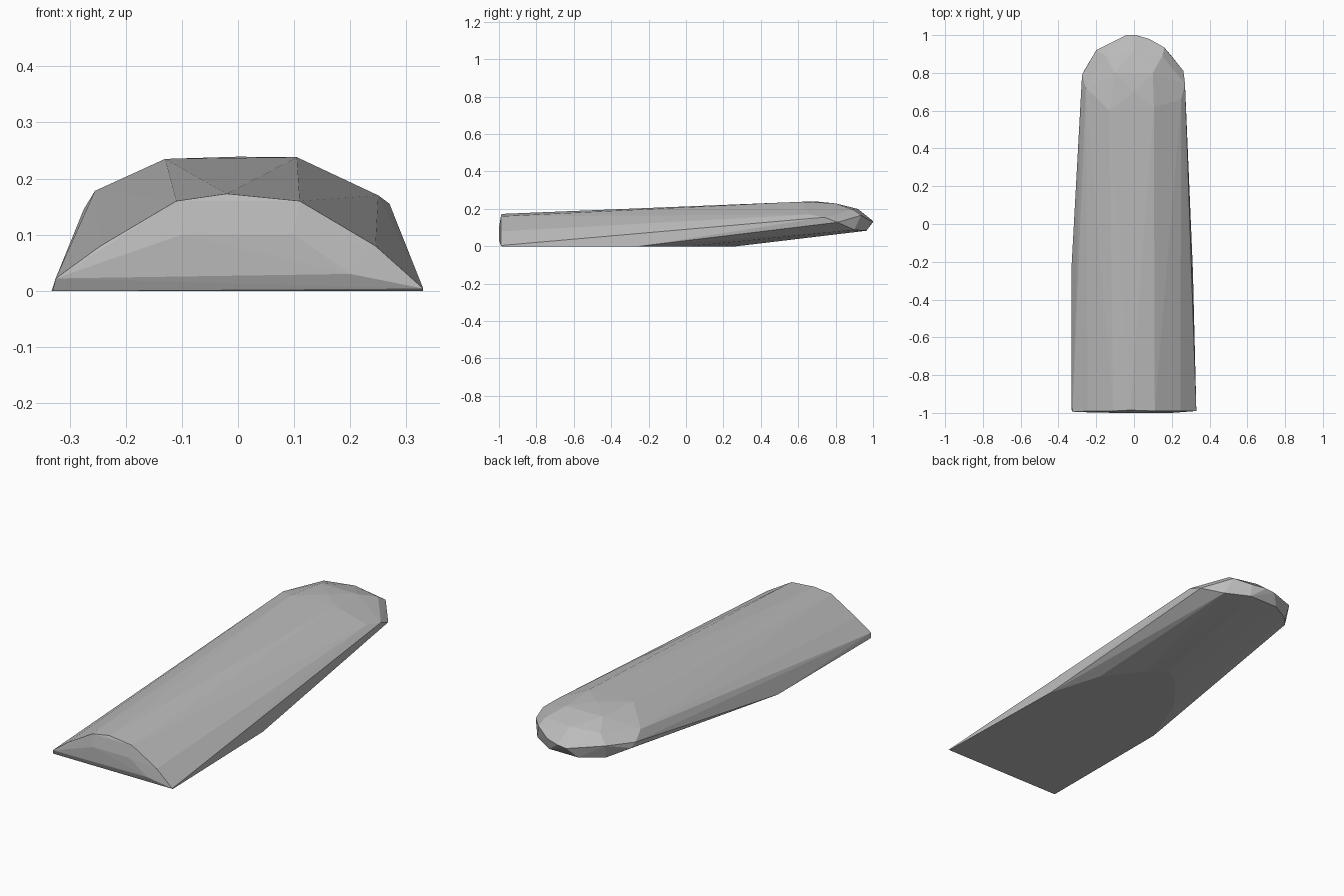
import bpy
import bmesh

default_cube = bpy.data.objects.get("Cube")
if default_cube:
    bpy.data.objects.remove(default_cube, do_unlink=True)


def make_material(name, colour):
    material = bpy.data.materials.new(name)
    material.use_nodes = True
    material.diffuse_color = colour
    material.node_tree.nodes["Principled BSDF"].inputs["Base Color"].default_value = colour
    return material


def mirrored(points):
    """Return the points together with their copies across the centre plane."""
    return points + [(-x, y, z) for x, y, z in points]


def hull_object(name, points, material):
    """Wrap a faceted convex skin around the points."""
    bm = bmesh.new()
    for point in points:
        bm.verts.new(point)
    result = bmesh.ops.convex_hull(bm, input=bm.verts[:])
    loose = {g for g in result["geom_interior"] + result["geom_unused"]
             if isinstance(g, bmesh.types.BMVert)}
    bmesh.ops.delete(bm, geom=list(loose), context="VERTS")
    bmesh.ops.recalc_face_normals(bm, faces=bm.faces[:])
    mesh = bpy.data.meshes.new(name)
    bm.to_mesh(mesh)
    bm.free()
    mesh.materials.append(material)
    obj = bpy.data.objects.new(name, mesh)
    bpy.context.collection.objects.link(obj)
    return obj


# Blunt front end: arched profile with a small undercut along the base
front_arch = mirrored([(0.11, -0.99, 0.16), (0.245, -0.99, 0.08)])
front_arch += [(-0.02, -0.985, 0.173), (-0.325, -0.995, 0.022), (0.33, -0.99, 0.004)]
front_bulge = mirrored([(0.1, -1, 0.1)]) + [(0.2, -1, 0.03)]
front_base = mirrored([(0.33, -0.985, 0)])

# Flat underside, ending in a rounded outline where the base starts to rise
underside = mirrored([(0.23, 0.02, 0), (0.09, 0.2, 0)])
underside += [(0, 0.27, 0), (-0.332, -0.25, 0), (0.312, -0.25, 0)]

# Highest section, near the back
crown = [(-0.13, 0.6, 0.235), (0.105, 0.62, 0.238), (-0.255, 0.72, 0.178),
         (0.25, 0.66, 0.17), (0.27, 0.74, 0.155), (-0.275, 0.79, 0.145),
         (0, 0.7, 0.239)]

# Rounded back end: upper shoulder, tip and lower rim
shoulder = mirrored([(0.1, 0.8, 0.229), (0.15, 0.89, 0.195)])
shoulder += [(0, 0.92, 0.199), (-0.2, 0.92, 0.155), (0.16, 0.935, 0.165)]
tip = [(-0.04, 1, 0.13), (0.01, 1, 0.135), (0.08, 0.98, 0.14)]
rim = mirrored([(0.08, 0.965, 0.083), (0.19, 0.9, 0.088)])
rim += [(0.262, 0.81, 0.128), (-0.265, 0.81, 0.12)]

hull_object("rounded_slab",
            front_arch + front_bulge + front_base + underside + crown
            + shoulder + tip + rim,
            make_material("plain grey", (0.5, 0.5, 0.5, 1)))
